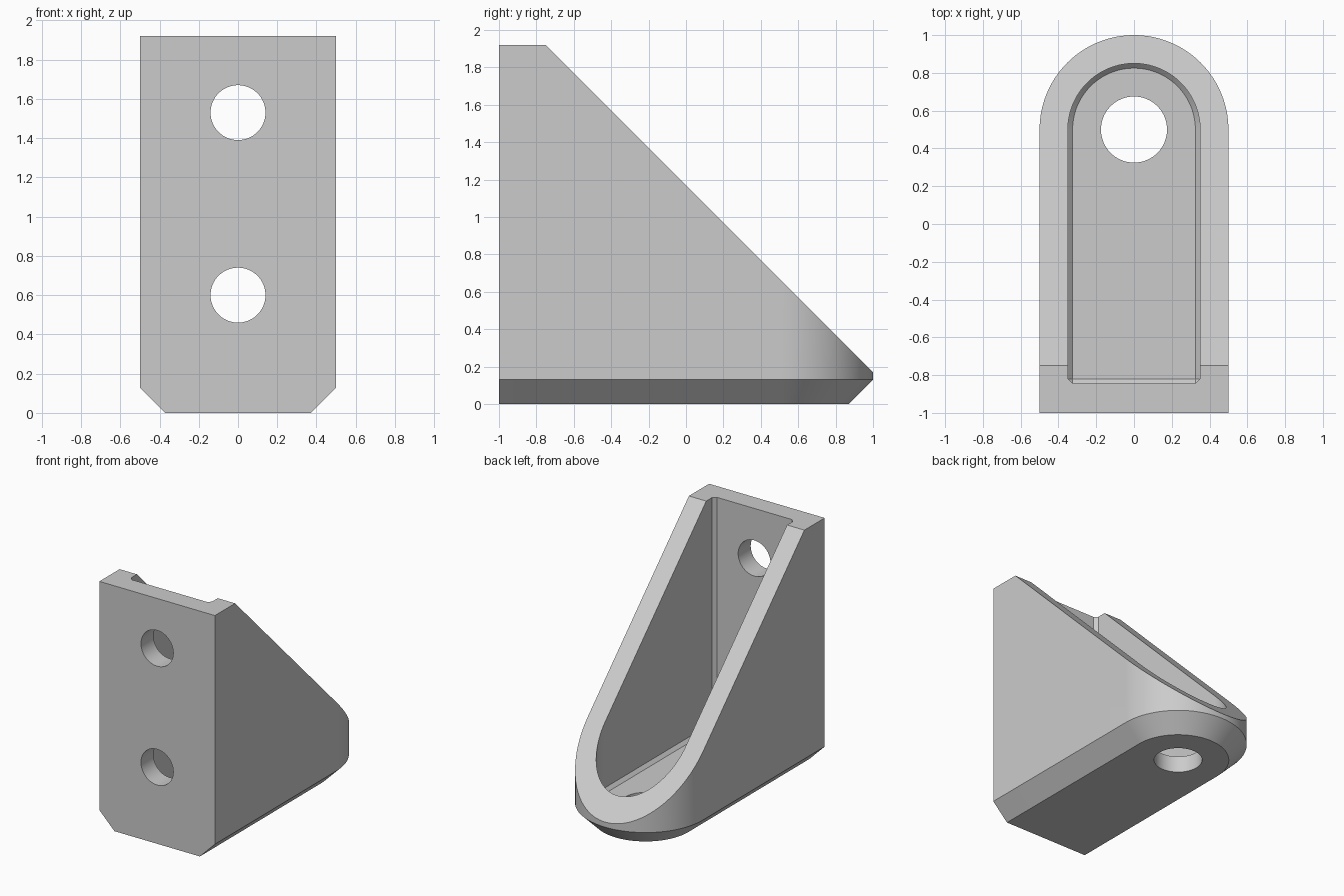
import bpy, bmesh, math
from mathutils import Vector

cube = bpy.data.objects.get("Cube")
if cube:
    bpy.data.objects.remove(cube, do_unlink=True)

ARC_Y = 0.5       # centre of the rounded back end
TOP = 1.92        # overall height
FLOOR = 0.13      # floor thickness, also the outer chamfer size
EASE = 0.025      # small chamfer inside the pocket

grey = bpy.data.materials.new("light grey")
grey.use_nodes = True
grey.diffuse_color = (0.6, 0.6, 0.6, 1)
grey.node_tree.nodes["Principled BSDF"].inputs["Base Color"].default_value = (0.6, 0.6, 0.6, 1)


def u_ring(half, front, z, corner=0.0, steps=64):
    """U-shaped outline: straight front with cut corners, round back."""
    pts = [(-half, front + corner, z), (-half + corner, front, z),
           (half - corner, front, z), (half, front + corner, z)]
    for i in range(steps + 1):
        a = math.pi * i / steps
        pts.append((half * math.cos(a), ARC_Y + half * math.sin(a), z))
    return pts


def loft(name, rings, cut=None):
    """Skin a stack of equal rings into a closed solid, optionally sliced by a plane."""
    bm = bmesh.new()
    loops = [[bm.verts.new(p) for p in ring] for ring in rings]
    for low, high in zip(loops, loops[1:]):
        for i in range(len(low)):
            j = (i + 1) % len(low)
            bm.faces.new((low[i], low[j], high[j], high[i]))
    bm.faces.new(loops[0][::-1])
    bm.faces.new(loops[-1])
    bmesh.ops.remove_doubles(bm, verts=bm.verts[:], dist=0.0001)
    if cut:
        bmesh.ops.bisect_plane(bm, geom=bm.verts[:] + bm.edges[:] + bm.faces[:],
                               plane_co=cut[0], plane_no=cut[1], clear_outer=True)
        bmesh.ops.holes_fill(bm, edges=[e for e in bm.edges if e.is_boundary], sides=0)
    bmesh.ops.recalc_face_normals(bm, faces=bm.faces[:])
    mesh = bpy.data.meshes.new(name)
    bm.to_mesh(mesh)
    bm.free()
    mesh.materials.append(grey)
    obj = bpy.data.objects.new(name, mesh)
    bpy.context.collection.objects.link(obj)
    return obj


def drill(name, radius, location, rotation=(0, 0, 0)):
    bpy.ops.mesh.primitive_cylinder_add(vertices=64, radius=radius, depth=0.6,
                                        location=location, rotation=rotation)
    obj = bpy.context.object
    obj.name = name
    obj.data.materials.append(grey)
    return obj


# Outer body: chamfered underside, round back, sloping top
body = loft("corner_bracket",
            [u_ring(0.5 - FLOOR, -1, 0), u_ring(0.5, -1, FLOOR), u_ring(0.5, -1, TOP)],
            cut=(Vector((0, 1, 0.17)), Vector((0, 1, 1)).normalized()))

# Pocket with eased floor edge and front corners
pocket = loft("pocket_cutter",
              [u_ring(0.35 - EASE, -0.845 + EASE, FLOOR),
               u_ring(0.35, -0.845, FLOOR + EASE, EASE),
               u_ring(0.35, -0.845, TOP + 0.5, EASE)])

# Screw holes through the front plate and the floor
cutters = [pocket, drill("floor_hole_cutter", 0.175, (0, ARC_Y, 0))]
for z in (0.60, 1.53):
    cutters.append(drill("front_hole_cutter", 0.14, (0, -1, z), (math.pi / 2, 0, 0)))

bpy.ops.object.select_all(action='DESELECT')
body.select_set(True)
bpy.context.view_layer.objects.active = body
for cutter in cutters:
    cutter.hide_render = True
    mod = body.modifiers.new(cutter.name, 'BOOLEAN')
    mod.operation = 'DIFFERENCE'
    mod.solver = 'EXACT'
    mod.object = cutter
    bpy.ops.object.modifier_apply(modifier=mod.name)
    bpy.data.objects.remove(cutter, do_unlink=True)

# Smooth the round surfaces, keep the chamfers crisp
bpy.ops.object.shade_smooth_by_angle(angle=math.radians(30))
